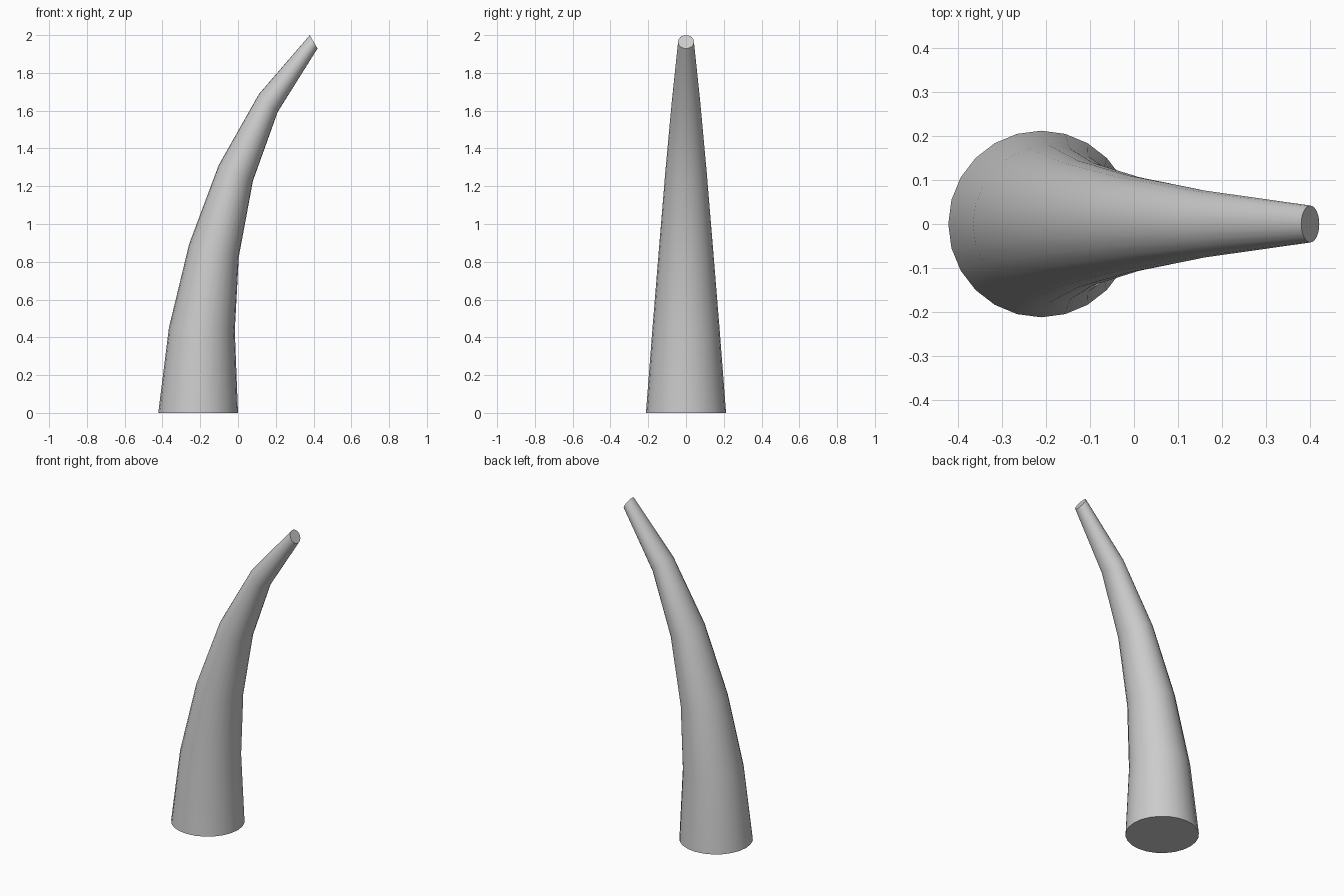
import bpy, bmesh, math
from mathutils import Vector

if "Cube" in bpy.data.objects:
    bpy.data.objects.remove(bpy.data.objects["Cube"])

SIDES = 24
# Each ring: outer-edge (x, z), inner-edge (x, z), half-width in y
RINGS = [
    ((-0.422, 0.0), (0.0, 0.0), 0.212),
    ((-0.366, 0.45), (-0.017, 0.435), 0.178),
    ((-0.259, 0.893), (0.004, 0.825), 0.144),
    ((-0.102, 1.312), (0.079, 1.228), 0.110),
    ((0.111, 1.688), (0.210, 1.593), 0.076),
    ((0.380, 2.0), (0.421, 1.929), 0.042),
]

# Curved tapering horn lofted through the tilted rings
bm = bmesh.new()
loops = []
for (lx, lz), (rx, rz), half in RINGS:
    left, right = Vector((lx, 0, lz)), Vector((rx, 0, rz))
    centre, axis = (left + right) / 2, (right - left) / 2
    loops.append([
        bm.verts.new(centre + axis * math.cos(a) + Vector((0, half * math.sin(a), 0)))
        for a in (2 * math.pi * i / SIDES for i in range(SIDES))])
for low, high in zip(loops, loops[1:]):
    for i in range(SIDES):
        j = (i + 1) % SIDES
        bm.faces.new((low[i], low[j], high[j], high[i]))

# Flat end caps
bm.faces.new(loops[0][::-1])
bm.faces.new(loops[-1])
bmesh.ops.recalc_face_normals(bm, faces=bm.faces)

mesh = bpy.data.meshes.new("horn")
bm.to_mesh(mesh)
bm.free()
horn = bpy.data.objects.new("horn", mesh)
bpy.context.collection.objects.link(horn)
bpy.context.view_layer.objects.active = horn
horn.select_set(True)
bpy.ops.object.shade_smooth_by_angle(angle=math.radians(40))
